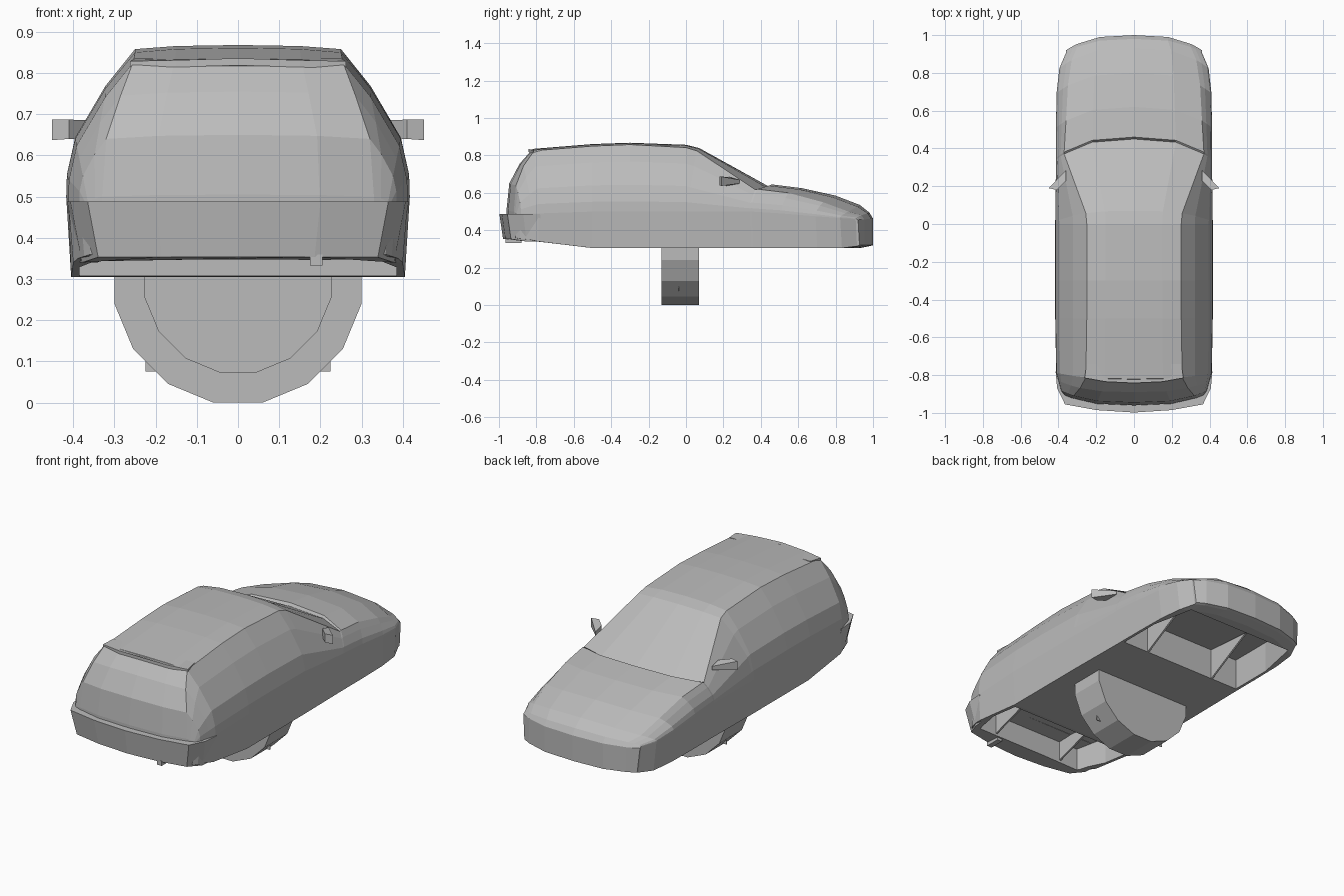
import bpy
import bmesh
import math

cube = bpy.data.objects.get("Cube")
if cube:
    bpy.data.objects.remove(cube, do_unlink=True)

grey = bpy.data.materials.new("body_grey")
grey.use_nodes = True
grey.diffuse_color = (0.5, 0.5, 0.5, 1)
grey.node_tree.nodes["Principled BSDF"].inputs["Base Color"].default_value = (0.5, 0.5, 0.5, 1)


def finish(name, bm):
    """Turn a bmesh into a named grey object."""
    bmesh.ops.recalc_face_normals(bm, faces=bm.faces)
    mesh = bpy.data.meshes.new(name)
    bm.to_mesh(mesh)
    bm.free()
    mesh.materials.append(grey)
    obj = bpy.data.objects.new(name, mesh)
    bpy.context.scene.collection.objects.link(obj)
    return obj


def loft(name, rings, caps=None):
    """Skin closed rings of equal length and cap both ends."""
    bm = bmesh.new()
    loops = [[bm.verts.new(co) for co in ring] for ring in rings]
    count = len(loops[0])
    for a, b in zip(loops, loops[1:]):
        for i in range(count):
            j = (i + 1) % count
            bm.faces.new((a[i], a[j], b[j], b[i]))
    for ring in (loops[0], loops[-1]):
        for cap in caps or [range(count)]:
            bm.faces.new([ring[i] for i in cap])
    return finish(name, bm)


def box(name, x0, x1, y0, y1, z0, z1):
    base = [(x0, y0), (x1, y0), (x1, y1), (x0, y1)]
    return loft(name, [[(x, y, z) for x, y in base] for z in (z0, z1)])


def mirrored(half):
    """Complete a half outline by mirroring every point off the centre line."""
    return half + [(-p[0],) + tuple(p[1:]) for p in reversed(half) if p[0] > 0]


def body_ring(y, width, bottom, belt, edge_x, edge_z, centre_z, bend):
    """Cross-section of the shell, bowed in plan by the bend amount."""
    dx, dz = width - edge_x, edge_z - belt
    half = [(0, bottom), (edge_x * 0.6, bottom), (edge_x, bottom)]
    half += [(width - 0.012, bottom), (width, belt)]
    for t, bulge in ((0.15, 0.14), (0.4, 0.27), (0.75, 0.18)):
        half.append((width - dx * t + dx * bulge, belt + dz * t))
    half.append((edge_x, edge_z))
    half.append((edge_x * 0.6, edge_z + (centre_z - edge_z) * 0.75))
    half.append((0, centre_z))
    return [(x, y - bend * abs(x / 0.4) ** 3, z) for x, z in mirrored(half)]


# Shell: y, half width, bottom, belt, upper edge x and z, centre z, bend
stations = [
    (-.96, .37, .36, .48, .33, .50, .505, -.07),
    (-.945, .385, .355, .49, .32, .64, .65, -.07),
    (-.89, .4, .35, .49, .285, .745, .755, -.06),
    (-.82, .412, .34, .49, .255, .825, .835, -.03),
    (-.5, .417, .305, .5, .25, .85, .861, 0),
    (-.3, .417, .305, .5, .25, .858, .868, 0),
    (0, .417, .305, .5, .25, .842, .857, 0),
    (.07, .417, .305, .5, .255, .825, .84, .05),
    (.45, .413, .305, .5, .37, .617, .63, .1),
    (.46, .413, .305, .5, .37, .62, .645, .1),
    (.62, .413, .305, .49, .36, .6, .625, .1),
    (.8, .41, .305, .475, .35, .55, .585, .1),
    (.93, .395, .305, .465, .33, .5, .535, .11),
    (.98, .36, .315, .46, .3, .48, .495, .1),
    (1, .36, .32, .455, .3, .458, .462, .11),
]
# End caps are strips that follow the bowed plan
right_caps = [(0, 1, 9, 10), (1, 2, 8, 9), (2, 3, 4, 5, 6, 7, 8)]
left_caps = [[(20 - i) % 20 for i in cap] for cap in right_caps]
body = loft("body_shell", [body_ring(*s) for s in stations], right_caps + left_caps)

# Rear bumper, tapering inward towards its lower edge
outline = mirrored([(.415, -.78), (.407, -.87), (.365, -.955), (.2, -.985), (0, -.998)])
bumper = loft("rear_bumper", [
    [(x, y, 0.488) for x, y in outline],
    [(x * 0.93, y * 0.98, 0.353 if y < -.9 else 0.34) for x, y in outline],
])


# Open wheel bays cut into the underside
def bay_cutter(near, far, roof_near, roof_far):
    plan = [(.385, near), (.385, (near + far) / 2), (.335, far)]
    plan = plan + [(-x, y) for x, y in reversed(plan)]
    top = [roof_far if y == far else roof_near for _, y in plan]
    return loft("bay_cutter", [
        [(x, y, 0.2) for x, y in plan],
        [(x, y, z) for (x, y), z in zip(plan, top)],
    ])


cutters = [bay_cutter(.38, .87, .48, .42), bay_cutter(-.52, -.87, .48, .47)]
for target in (body, bumper):
    for cutter in cutters:
        cutter.hide_render = True
        mod = target.modifiers.new("bay", "BOOLEAN")
        mod.operation = "DIFFERENCE"
        mod.solver = "EXACT"
        mod.object = cutter
    bpy.context.view_layer.objects.active = target
    for mod in list(target.modifiers):
        bpy.ops.object.modifier_apply(modifier=mod.name)
for cutter in cutters:
    bpy.data.objects.remove(cutter, do_unlink=True)

# Triangular bay dividers on each side of the centre line
for label, near, far, low in (("front", .38, .66, .306), ("rear", -.87, -.56, .36)):
    for side, sx in (("left", 1), ("right", -1)):
        tri = [(near, low), (near, 0.48), (far, 0.46)]
        loft(f"{label}_{side}_bay_divider",
             [[(sx * x, y, z) for y, z in tri] for x in (.215, .225)])

# Roof lip over the rear window, flush with the roof
lip = mirrored([(.25, -.74), (.262, -.815), (.15, -.835), (0, -.842)])
loft("roof_lip", [
    [(x, y, z + (y + .84) * 0.08 - abs(x) * 0.035) for x, y in lip]
    for z in (.819, .836)
])

# Door mirrors, tapering towards the front pillar
for side, sx in (("left", 1), ("right", -1)):
    plan = [(.36, .285, .65, .67), (.452, .19, .637, .687),
            (.41, .18, .64, .687), (.36, .23, .637, .685)]
    loft(f"{side}_mirror", [[(sx * p[0], p[1], p[k]) for p in plan] for k in (2, 3)])

# Exhaust pipe
box("exhaust_pipe", .175, .205, -.965, -.88, .333, .36)


# Crosswise wheel below the floor, with a recessed front face
def wheel_ring(radius, y):
    step = math.tau / 16
    return [(radius * math.cos(step * (i + 0.5)), y, 0.3 + radius * math.sin(step * (i + 0.5)))
            for i in range(16)]


loft("wheel", [wheel_ring(.23, -.04), wheel_ring(.23, -.13),
               wheel_ring(.306, -.13), wheel_ring(.306, .07)])
box("wheel_plate", -.225, .225, -.041, -.037, .075, .525)
